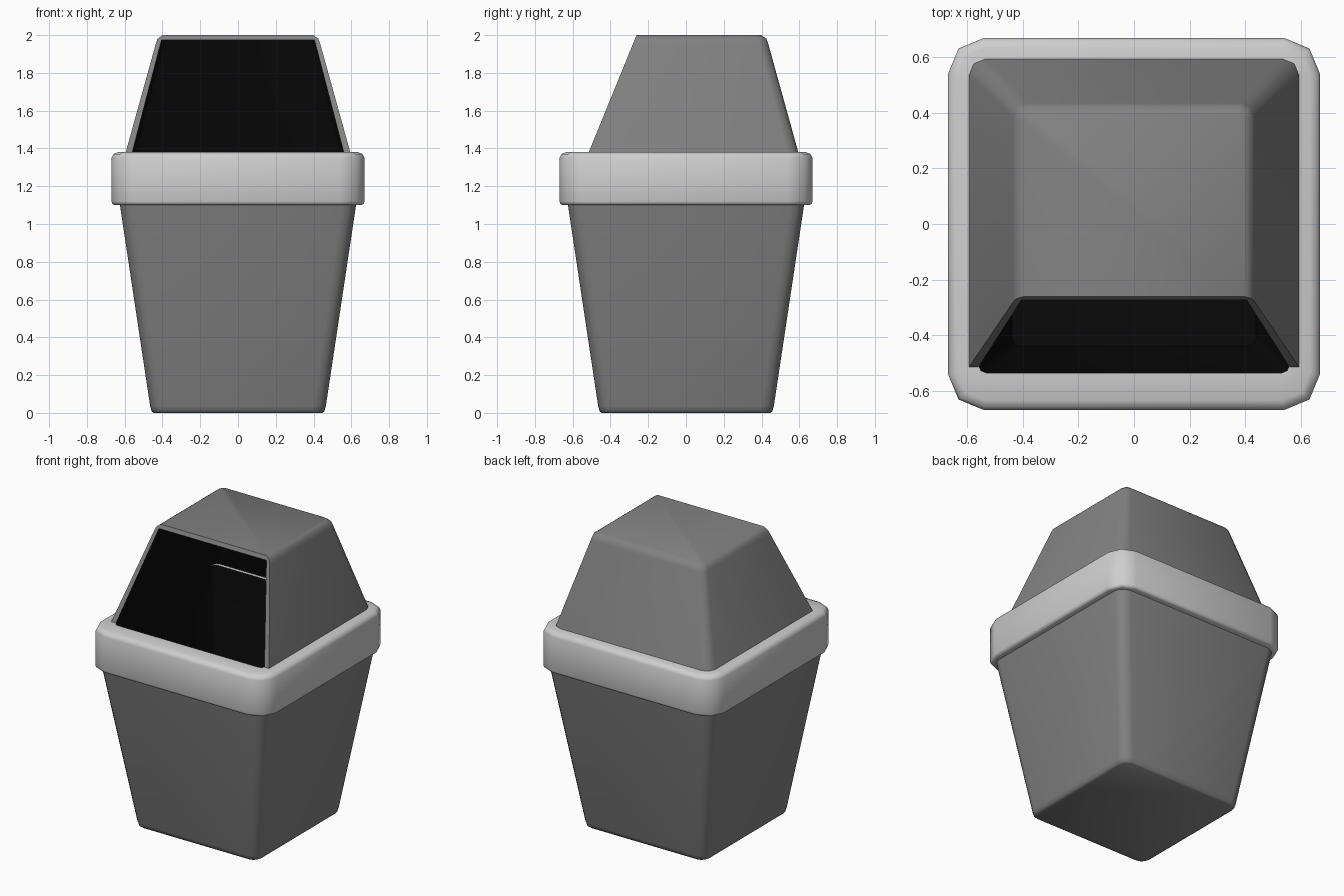
import bpy, bmesh, math
from mathutils import Vector

if "Cube" in bpy.data.objects:
    bpy.data.objects.remove(bpy.data.objects["Cube"])


def material(name, v):
    m = bpy.data.materials.new(name)
    m.diffuse_color = (v, v, v, 1)
    m.use_nodes = True
    m.node_tree.nodes["Principled BSDF"].inputs["Base Color"].default_value = m.diffuse_color
    return m


GREY = material("dark grey plastic", 0.225)
LIGHT = material("light grey plastic", 0.62)
BLACK = material("black interior", 0.003)


def ring(bm, hx, hy, r, z, seg):
    """Rounded rectangle of vertices, counter-clockwise from above."""
    out = []
    for k, (sx, sy) in enumerate([(1, 1), (-1, 1), (-1, -1), (1, -1)]):
        for i in range(seg + 1):
            a = math.pi / 2 * (k + i / seg)
            out.append(bm.verts.new((sx * (hx - r) + r * math.cos(a),
                                     sy * (hy - r) + r * math.sin(a), z)))
    return out


def loft(profile, seg, cap_start=False, cap_end=False, dark_bands=0):
    """Skin rounded rectangles (hx, hy, r, z); the first bands use material 1."""
    bm = bmesh.new()
    rings = [ring(bm, *p, seg) for p in profile]
    n = len(rings[0])
    for j, (a, b) in enumerate(zip(rings, rings[1:])):
        for i in range(n):
            f = bm.faces.new((a[i], a[(i + 1) % n], b[(i + 1) % n], b[i]))
            f.material_index = 1 if j < dark_bands else 0
    if cap_start:
        f = bm.faces.new(rings[0][::-1])
        f.material_index = 1 if dark_bands else 0
    if cap_end:
        bm.faces.new(rings[-1])
    return bm


def finish(name, bm, mats):
    me = bpy.data.meshes.new(name)
    bm.to_mesh(me)
    bm.free()
    for m in mats:
        me.materials.append(m)
    ob = bpy.data.objects.new(name, me)
    bpy.context.collection.objects.link(ob)
    bpy.ops.object.select_all(action='DESELECT')
    ob.select_set(True)
    bpy.context.view_layer.objects.active = ob
    bpy.ops.object.shade_smooth_by_angle(angle=math.radians(50))
    return ob


def square(h, r, z):
    return (h, h, r, z)


# tapered bin body
finish("bin_body", loft([square(0.445, 0.05, 0), square(0.457, 0.06, 0.008),
                         square(0.465, 0.065, 0.035), square(0.625, 0.075, 1.1),
                         square(0.637, 0.075, 1.18)], 3, cap_start=True), [GREY])

# black inside of the bin, from the rim down to the floor
finish("bin_liner", loft([(0.56, 0.537, 0.03, 1.38), (0.56, 0.537, 0.03, 1.1),
                          square(0.44, 0.03, 0.03)], 2, cap_end=True), [BLACK])

# light rim band with rounded edges
finish("rim", loft([square(0.58, 0.06, 1.1), square(0.652, 0.115, 1.1),
                    square(0.665, 0.125, 1.106), square(0.67, 0.13, 1.12),
                    square(0.67, 0.13, 1.35), square(0.66, 0.12, 1.37),
                    square(0.635, 0.1, 1.38), (0.56, 0.537, 0.03, 1.38)], 2), [LIGHT])

# hollow hood: inner skin down, outer skin up, then sliced open at the front
hood = loft([square(0.405, 0.03, 1.973), square(0.565, 0.03, 1.36),
             square(0.60, 0.06, 1.36), square(0.435, 0.05, 1.955),
             square(0.426, 0.045, 1.98), square(0.40, 0.03, 2.0)],
            2, cap_start=True, cap_end=True, dark_bands=1)
cut = bmesh.ops.bisect_plane(hood, geom=hood.verts[:] + hood.edges[:] + hood.faces[:],
                             plane_co=Vector((0, -0.515, 1.38)),
                             plane_no=Vector((0, -0.6, 0.245)).normalized(),
                             clear_outer=True)
lip_edges = [e for e in hood.edges if e.is_boundary]
lip = bmesh.ops.edgenet_fill(hood, edges=lip_edges, mat_nr=0)
for f in lip["faces"]:
    f.material_index = 0
    f.normal_update()
    if f.normal.y > 0:
        f.normal_flip()
finish("hood", hood, [GREY, BLACK])
